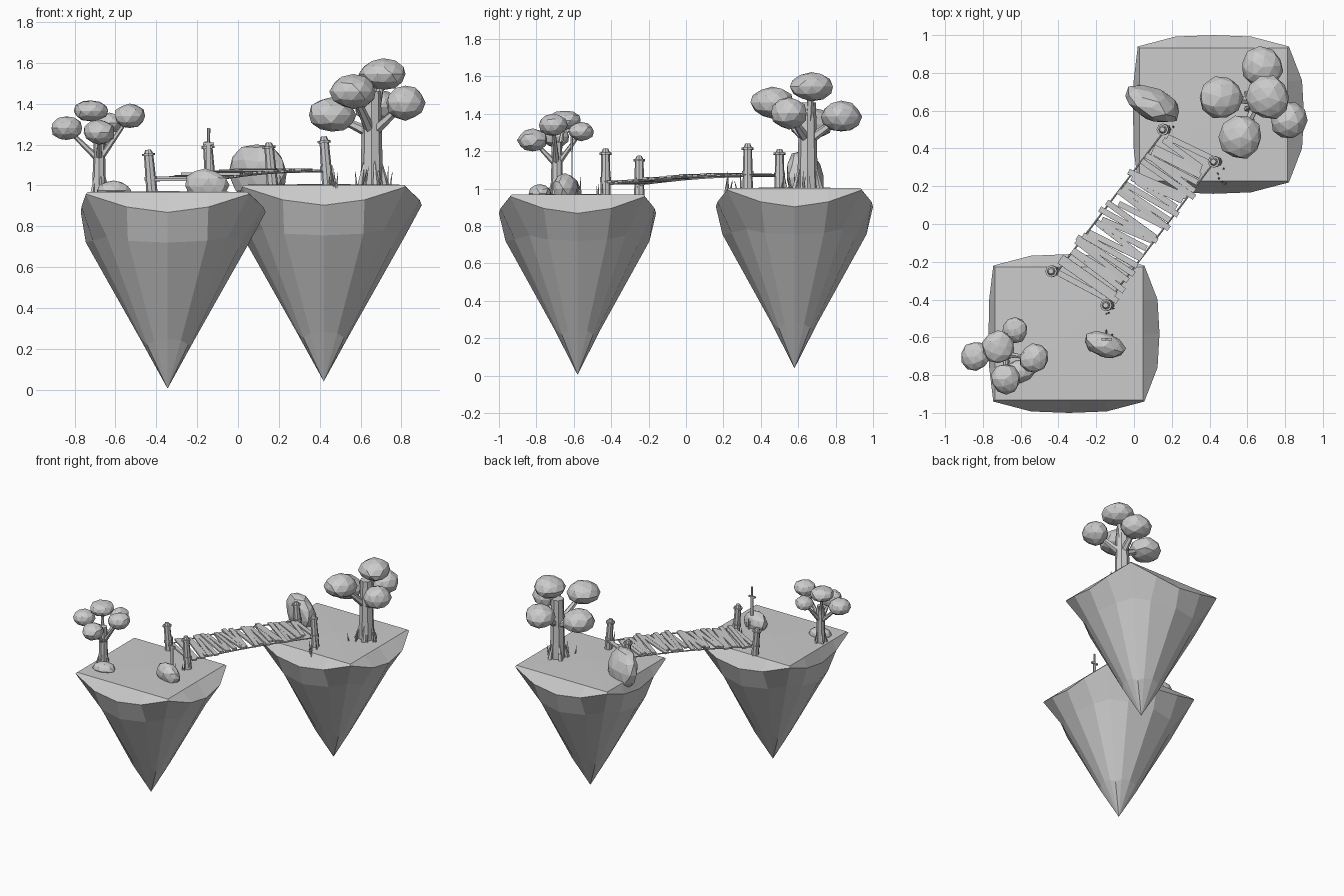
import bpy, bmesh, math, random
from mathutils import Vector, Matrix

if "Cube" in bpy.data.objects:
    bpy.data.objects.remove(bpy.data.objects["Cube"])

random.seed(4)


def finish(name, bm):
    bmesh.ops.recalc_face_normals(bm, faces=bm.faces)
    me = bpy.data.meshes.new(name)
    bm.to_mesh(me)
    bm.free()
    ob = bpy.data.objects.new(name, me)
    bpy.context.collection.objects.link(ob)
    return ob


def limb(bm, a, b, r1, r2, sides=7):
    # tapered cylinder between two points
    a, b = Vector(a), Vector(b)
    d = b - a
    m = Matrix.Translation((a + b) / 2) @ d.to_track_quat('Z', 'Y').to_matrix().to_4x4()
    bmesh.ops.create_cone(bm, cap_ends=True, segments=sides, radius1=r1,
                          radius2=r2, depth=d.length, matrix=m)


def blob(bm, c, size, yaw=0.0, jitter=0.05, tilt=0.0):
    # faceted ellipsoid
    m = (Matrix.Translation(c) @ Matrix.Rotation(yaw, 4, 'Z') @ Matrix.Rotation(tilt, 4, 'X')
         @ Matrix.Diagonal((*size, 1)))
    vs = bmesh.ops.create_icosphere(bm, subdivisions=2, radius=1)['verts']
    for v in vs:
        v.co *= 1 + random.uniform(-jitter, jitter)
        v.co = m @ v.co


def box(bm, m, size):
    bmesh.ops.create_cube(bm, size=1, matrix=m @ Matrix.Diagonal((*size, 1)))


# Floating islands: square top, drooping bulged rim, tapering to a point
def island(name, cx, cy, dz):
    corners = [(-.40, -.36), (.40, -.36), (.40, .36), (-.40, .36)]
    bulges = [(0, -.06), (.08, 0), (0, .06), (-.025, 0)]
    top, rim, mid, low = [], [], [], []
    bm = bmesh.new()
    for i in range(4):
        a, b = Vector(corners[i]), Vector(corners[(i + 1) % 4])
        for k in range(4):
            s = math.sin(math.pi * k / 4)
            p = a.lerp(b, k / 4)
            q = p + Vector(bulges[i]) * s ** .4
            n = p.normalized()
            pts = [(p.x * .98, p.y * .98, .968),
                   (q.x, q.y, .958 - .09 * s),
                   (n.x * .40, n.y * .385, .75 - .03 * s),
                   (n.x * .135, n.y * .125, .22 + .03 * s)]
            for ring, c in zip((top, rim, mid, low), pts):
                ring.append(bm.verts.new((c[0] + cx, c[1] + cy, c[2] + dz)))
    for r, s in ((top, rim), (rim, mid), (mid, low)):
        for i in range(16):
            j = (i + 1) % 16
            bm.faces.new((r[i], r[j], s[j], s[i]))
    tip = bm.verts.new((cx, cy, .005 + dz))
    crown = bm.verts.new((cx, cy, .972 + dz))
    for i in range(16):
        bm.faces.new((low[i], low[(i + 1) % 16], tip))
        bm.faces.new((top[i], top[(i + 1) % 16], crown))
    finish(name, bm)


island("front_island", -.345, -.58, 0)
island("back_island", .42, .58, .035)


# Trees: trunk, branches and flattened leaf clumps
def tree(name, base, height, radius, clumps):
    bm = bmesh.new()
    b = Vector(base)
    limb(bm, b - Vector((0, 0, .02)), b + Vector((0, 0, height)), radius, radius * .8, 8)
    for x, y, z, r, h in clumps:
        limb(bm, b + Vector((0, 0, height * .55)), (x, y, z), radius * .5, radius * .25, 6)
    for k in range(5):
        t = k * math.tau / 5
        d = Vector((math.cos(t), math.sin(t), 0))
        limb(bm, b + d * radius * 1.3 - Vector((0, 0, .02)),
             b + d * radius * .7 + Vector((0, 0, height * .3)), radius * .35, .004, 5)
    finish(name + "_trunk", bm)
    bm = bmesh.new()
    for x, y, z, r, h in clumps:
        blob(bm, (x, y, z), (r, r * .95, h), random.uniform(0, 3))
    finish(name + "_leaves", bm)


tree("small_tree", (-.68, -.69, .97), .28, .034,
     [(-.84, -.70, 1.28, .08, .06), (-.72, -.65, 1.365, .09, .053),
      (-.63, -.56, 1.305, .07, .05), (-.53, -.71, 1.34, .078, .06),
      (-.68, -.82, 1.26, .082, .06)])
tree("large_tree", (.655, .65, 1.0), .46, .056,
     [(.46, .67, 1.345, .118, .085), (.565, .46, 1.46, .118, .083),
      (.71, .67, 1.545, .118, .077), (.82, .55, 1.405, .1, .085),
      (.68, .83, 1.385, .112, .083)])

# Rocks
for name, c, size, yaw, tilt in (
        ("large_rock", (.10, .635, 1.06), (.158, .085, .15), -.45, .15),
        ("sword_rock", (-.155, -.64, 1.0), (.112, .066, .08), -.35, .1),
        ("small_rock", (-.61, -.78, .975), (.085, .06, .05), .2, 0)):
    bm = bmesh.new()
    blob(bm, c, size, yaw, .06, tilt)
    finish(name, bm)

# Sword standing in the rock: blade, guard, grip
bm = bmesh.new()
box(bm, Matrix.Translation((-.145, -.61, 1.12)), (.022, .006, .17))
box(bm, Matrix.Translation((-.145, -.61, 1.205)), (.055, .014, .012))
limb(bm, (-.145, -.61, 1.205), (-.143, -.61, 1.28), .007, .008, 6)
finish("sword", bm)

# Bridge posts: leaning shaft, rope bands, cap
posts = [(-.43, -.25, .95, 1.175), (-.14, -.43, .95, 1.215),
         (.16, .50, .99, 1.21), (.43, .33, .99, 1.24)]
for i, (x, y, z0, z1) in enumerate(posts):
    bm = bmesh.new()
    lean = Vector((-.02, 0, z1 - z0))
    a = Vector((x + .01, y, z0))
    limb(bm, a, a + lean * .9, .028, .023, 8)
    limb(bm, a + lean * .87, a + lean * .92, .032, .032, 8)
    limb(bm, a + lean * .92, a + lean, .022, .014, 8)
    limb(bm, a + lean * .33, a + lean * .42, .030, .030, 8)
    finish(f"bridge_post_{i + 1}", bm)


# Bridge deck: ragged overlapping planks
def deck(t):
    p = Vector((-.27, -.33, 0)).lerp(Vector((.285, .40, 0)), t)
    p.z = 1.03 + .045 * t + .014 * math.sin(math.pi * t)
    return p


bm = bmesh.new()
count = 28
for k in range(count):
    t = k / (count - 1)
    p = deck(t) + Vector((random.uniform(-.02, .02), 0, random.uniform(-.004, .004)))
    yaw = math.radians(-30 + random.uniform(-8, 8))
    m = (Matrix.Translation(p) @ Matrix.Rotation(yaw, 4, 'Z')
         @ Matrix.Rotation(random.uniform(-.06, .06), 4, 'X'))
    box(bm, m, (random.uniform(.28, .38) - .04 * t, .031, .012))
finish("bridge_planks", bm)

# Ropes tying the deck to the posts
bm = bmesh.new()
for side, a, b in ((-1, 0, 2), (1, 1, 3)):
    off = Vector((.13, -.085, -.008)) * side
    off.z = -.008
    path = [Vector((*posts[a][:2], 1.03))]
    path += [deck(k / 6) + off for k in range(7)]
    path += [Vector((*posts[b][:2], 1.075))]
    for p, q in zip(path, path[1:]):
        limb(bm, p, q, .005, .005, 5)
finish("bridge_ropes", bm)

# Grass blades around posts, trunks and rocks
bm = bmesh.new()
for x, y, z in ((-.41, -.26, .965), (-.13, -.46, .965), (.19, .49, 1.0), (.45, .30, 1.0),
                (-.14, -.58, .965), (.60, .57, 1.0), (.72, .60, 1.0), (.46, .24, 1.0)):
    for k in range(3):
        p = Vector((x + random.uniform(-.03, .03), y + random.uniform(-.03, .03), z - .02))
        limb(bm, p, p + Vector((random.uniform(-.02, .02), random.uniform(-.02, .02),
                                random.uniform(.06, .12))), .007, .001, 4)
finish("grass", bm)
